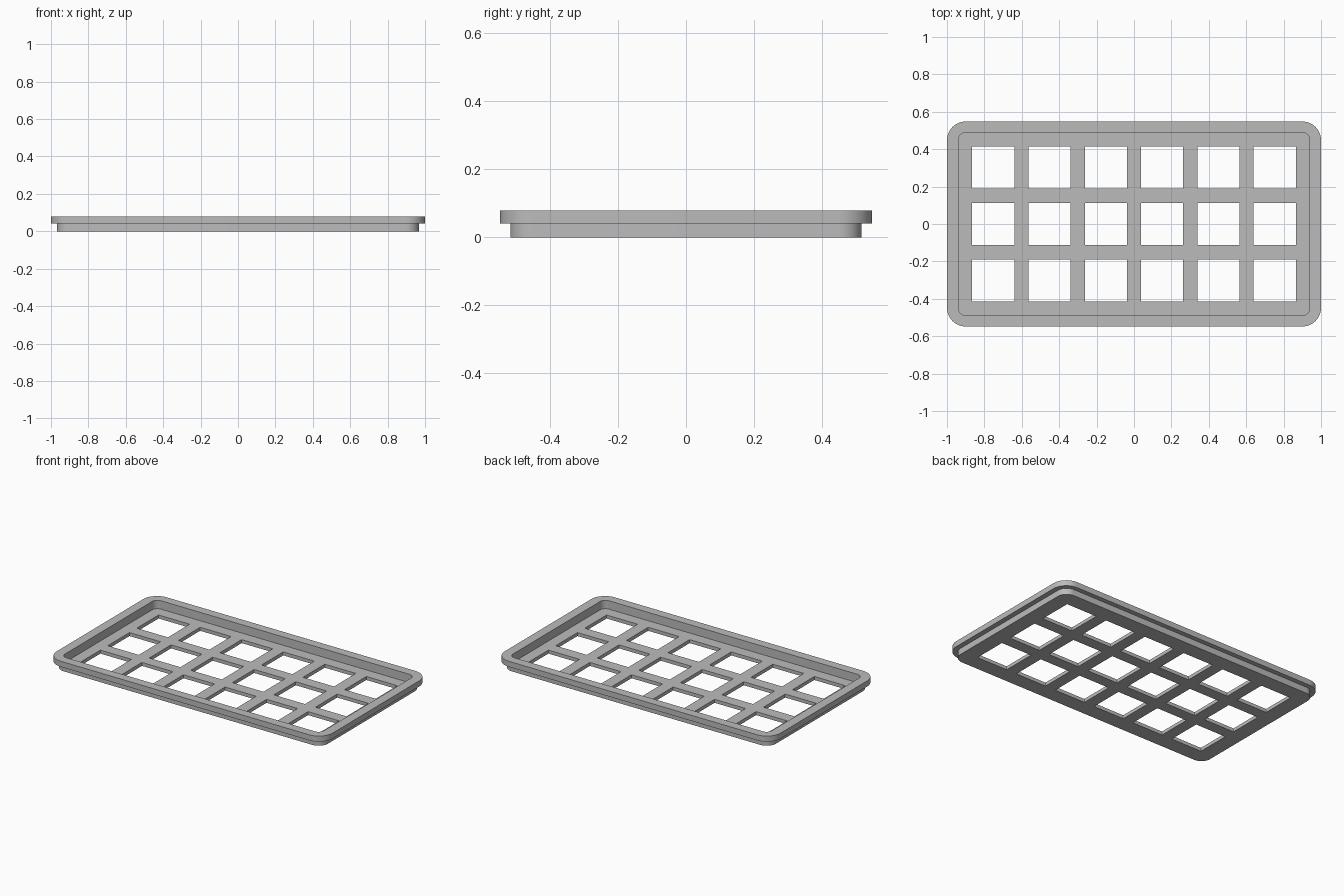
import bpy, bmesh, math

cube = bpy.data.objects.get("Cube")
if cube:
    bpy.data.objects.remove(cube, do_unlink=True)

PITCH, HOLE, COLS, ROWS = 0.301, 0.225, 6, 3
FLOOR, STEP, TOP = 0.023, 0.041, 0.078
CORNER_STEPS = 12

grey = bpy.data.materials.new("plain grey")
grey.use_nodes = True
grey.diffuse_color = (0.5, 0.5, 0.5, 1)
grey.node_tree.nodes["Principled BSDF"].inputs["Base Color"].default_value = (0.5, 0.5, 0.5, 1)

bm = bmesh.new()


def rounded_ring(hx, hy, radius, z):
    """Loop of vertices around a rounded rectangle."""
    ring = []
    for quarter, (sx, sy) in enumerate([(1, 1), (-1, 1), (-1, -1), (1, -1)]):
        for i in range(CORNER_STEPS + 1):
            a = math.pi / 2 * (quarter + i / CORNER_STEPS)
            ring.append(bm.verts.new((sx * (hx - radius) + radius * math.cos(a),
                                      sy * (hy - radius) + radius * math.sin(a), z)))
    return ring


def square_ring(cx, cy, z):
    h = HOLE / 2
    return [bm.verts.new((cx + sx * h, cy + sy * h, z))
            for sx, sy in [(1, 1), (-1, 1), (-1, -1), (1, -1)]]


def bridge(a, b):
    for i in range(len(a)):
        j = (i + 1) % len(a)
        bm.faces.new((a[i], a[j], b[j], b[i]))


def ring_edges(ring):
    return [bm.edges.get((ring[i - 1], ring[i])) for i in range(len(ring))]


# Outer wall, overhanging lip and inner wall
rings = [rounded_ring(*r) for r in [
    (0.967, 0.517, 0.067, 0),
    (0.967, 0.517, 0.067, STEP),
    (1.0, 0.548, 0.1, STEP),
    (1.0, 0.548, 0.1, TOP),
    (0.938, 0.489, 0.038, TOP),
    (0.938, 0.489, 0.038, FLOOR)]]
for lower, upper in zip(rings, rings[1:]):
    bridge(lower, upper)

# Walls of the square openings
under, over = ring_edges(rings[0]), ring_edges(rings[-1])
for c in range(COLS):
    for r in range(ROWS):
        x = (c - (COLS - 1) / 2) * PITCH
        y = (r - (ROWS - 1) / 2) * PITCH
        low, high = square_ring(x, y, 0), square_ring(x, y, FLOOR)
        bridge(low, high)
        under += ring_edges(low)
        over += ring_edges(high)

# Underside and floor around the openings
for edges, direction in [(under, -1), (over, 1)]:
    bmesh.ops.triangle_fill(bm, use_beauty=True, edges=edges, normal=(0, 0, direction))
bmesh.ops.recalc_face_normals(bm, faces=bm.faces[:])

mesh = bpy.data.meshes.new("grid_tray")
bm.to_mesh(mesh)
bm.free()
mesh.materials.append(grey)
tray = bpy.data.objects.new("grid_tray", mesh)
bpy.context.collection.objects.link(tray)

bpy.ops.object.select_all(action="DESELECT")
tray.select_set(True)
bpy.context.view_layer.objects.active = tray
bpy.ops.object.shade_smooth_by_angle(angle=math.radians(30))
